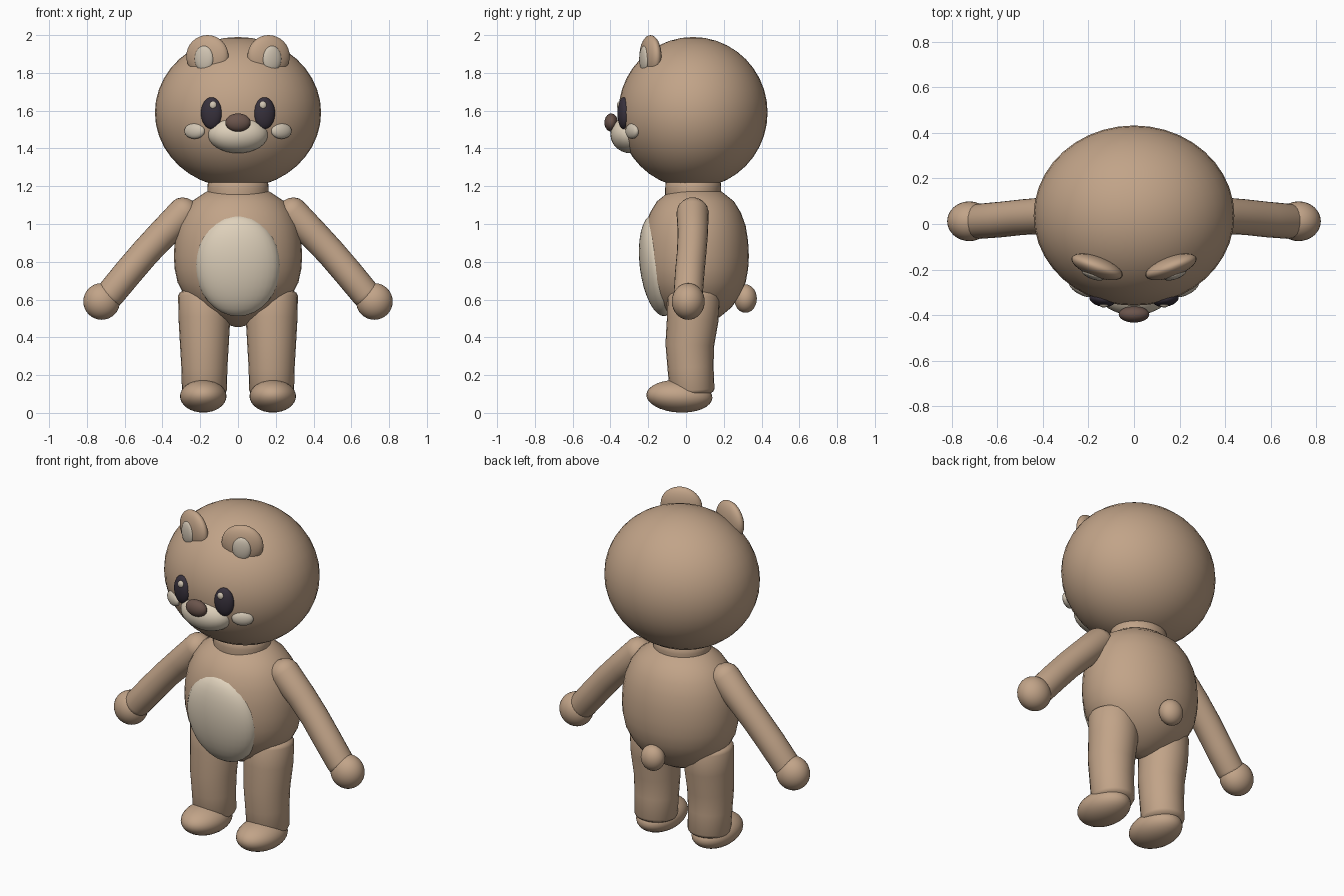
import bpy, bmesh, math
from mathutils import Vector, Matrix

if "Cube" in bpy.data.objects:
    bpy.data.objects.remove(bpy.data.objects["Cube"])


def material(name, rgb):
    m = bpy.data.materials.new(name)
    m.diffuse_color = (*[(c / 255) ** 2.2 for c in rgb], 1)
    m.use_nodes = True
    m.node_tree.nodes["Principled BSDF"].inputs["Base Color"].default_value = m.diffuse_color
    return m


TAN = material("tan fur", (192, 162, 135))
CREAM = material("cream", (222, 208, 186))
BEIGE = material("pale beige", (206, 194, 176))
DARK = material("dark eye", (58, 52, 62))
BROWN = material("brown nose", (106, 85, 77))


def finish(name, bm, mat):
    bmesh.ops.recalc_face_normals(bm, faces=bm.faces)
    for f in bm.faces:
        f.smooth = True
    me = bpy.data.meshes.new(name)
    bm.to_mesh(me)
    bm.free()
    me.materials.append(mat)
    ob = bpy.data.objects.new(name, me)
    bpy.context.collection.objects.link(ob)
    return ob


def ellipsoid(name, mat, center, radii, tilt=0, turn=0, segs=32):
    """Ellipsoid tilted about x, then turned about z (degrees)."""
    bm = bmesh.new()
    bmesh.ops.create_uvsphere(bm, u_segments=segs, v_segments=segs // 2, radius=1)
    bm.transform(Matrix.Translation(center)
                 @ Matrix.Rotation(math.radians(turn), 4, 'Z')
                 @ Matrix.Rotation(math.radians(tilt), 4, 'X')
                 @ Matrix.Diagonal((*radii, 1)))
    return finish(name, bm, mat)


def loft(bm, rings):
    for a, b in zip(rings, rings[1:]):
        for i in range(len(a)):
            j = (i + 1) % len(a)
            bm.faces.new((a[i], a[j], b[j], b[i]))
    bm.faces.new(rings[0])
    bm.faces.new(rings[-1])


def limb(name, mat, path, cap, n=24):
    """Round tube through (x, y, z, radius) points with domed ends."""
    pts = [(Vector(p[:3]), p[3]) for p in path]
    d0 = (pts[1][0] - pts[0][0]).normalized()
    d1 = (pts[-1][0] - pts[-2][0]).normalized()
    steps = [math.radians(a) for a in (82, 60, 40, 20)]
    (p0, r0), (p1, r1) = pts[0], pts[-1]
    start = [(p0 - d0 * cap * r0 * math.sin(a), r0 * math.cos(a)) for a in steps]
    end = [(p1 + d1 * cap * r1 * math.sin(a), r1 * math.cos(a)) for a in reversed(steps)]
    pts = start + pts + end
    bm, rings = bmesh.new(), []
    for i, (p, r) in enumerate(pts):
        d = (pts[min(i + 1, len(pts) - 1)][0] - pts[max(i - 1, 0)][0]).normalized()
        u = d.cross(Vector((0, 1, 0))).normalized()
        v = d.cross(u)
        rings.append([bm.verts.new(p + r * (u * math.cos(t) + v * math.sin(t)))
                      for t in (2 * math.pi * k / n for k in range(n))])
    loft(bm, rings)
    return finish(name, bm, mat)


def turned(name, mat, cy, rx, ry, profile, n=36):
    """Elliptical lathe from (scale, z) pairs."""
    bm = bmesh.new()
    rings = [[bm.verts.new((rx * s * math.cos(t), cy + ry * s * math.sin(t), z))
              for t in (2 * math.pi * k / n for k in range(n))] for s, z in profile]
    loft(bm, rings)
    return finish(name, bm, mat)


# Torso, neck, belly and tail
turned("torso", TAN, 0.05, 0.34, 0.283,
       [(0.04, 0.455), (0.25, 0.475), (0.47, 0.51), (0.68, 0.56), (0.84, 0.625),
        (0.94, 0.69), (0.985, 0.76), (1, 0.83), (0.985, 0.91), (0.94, 0.99),
        (0.85, 1.06), (0.72, 1.12), (0.5, 1.17), (0.2, 1.2)])
turned("neck", TAN, 0.038, 0.162, 0.148,
       [(0.97, 1.12), (1, 1.15), (1, 1.19), (0.97, 1.25)])
ellipsoid("belly", CREAM, (0, -0.145, 0.78), (0.225, 0.1, 0.27), tilt=7)
ellipsoid("tail", TAN, (0, 0.315, 0.605), (0.07, 0.06, 0.075))

# Head, muzzle and nose
ellipsoid("head", TAN, (0, 0.037, 1.59), (0.44, 0.395, 0.4), segs=40)
ellipsoid("muzzle", CREAM, (0, -0.295, 1.475), (0.16, 0.105, 0.1))
ellipsoid("nose", BROWN, (0, -0.396, 1.537), (0.067, 0.036, 0.048))

# Mirrored pairs
for side, s in (("left", -1), ("right", 1)):
    ellipsoid(side + "_ear", TAN, (s * 0.162, -0.188, 1.888), (0.118, 0.045, 0.112), turn=s * 20)
    ellipsoid(side + "_inner_ear", BEIGE, (s * 0.18, -0.222, 1.875), (0.052, 0.02, 0.068), turn=s * 20)
    ellipsoid(side + "_eye", DARK, (s * 0.14, -0.33, 1.587), (0.057, 0.032, 0.084), turn=s * 12)
    ellipsoid(side + "_eye_shine", BEIGE, (s * 0.132, -0.352, 1.628), (0.02, 0.014, 0.022), segs=16)
    ellipsoid(side + "_cheek", BEIGE, (s * 0.23, -0.285, 1.492), (0.06, 0.025, 0.041), turn=s * 28)
    limb(side + "_arm", TAN,
         [(s * 0.285, 0.035, 1.06, 0.085), (s * 0.40, 0.036, 0.945, 0.08),
          (s * 0.49, 0.03, 0.85, 0.078), (s * 0.58, 0.02, 0.745, 0.078),
          (s * 0.675, 0.012, 0.63, 0.077)], 0.9)
    ellipsoid(side + "_hand", TAN, (s * 0.722, 0.012, 0.59), (0.097, 0.087, 0.097))
    limb(side + "_leg", TAN,
         [(s * 0.178, 0.032, 0.12, 0.119), (s * 0.178, 0.024, 0.24, 0.122),
          (s * 0.178, 0.02, 0.36, 0.129), (s * 0.178, 0.036, 0.5, 0.137),
          (s * 0.178, 0.04, 0.62, 0.139)], 0.35)
    ellipsoid(side + "_foot", TAN, (s * 0.184, -0.035, 0.088), (0.123, 0.175, 0.086), tilt=-3)
